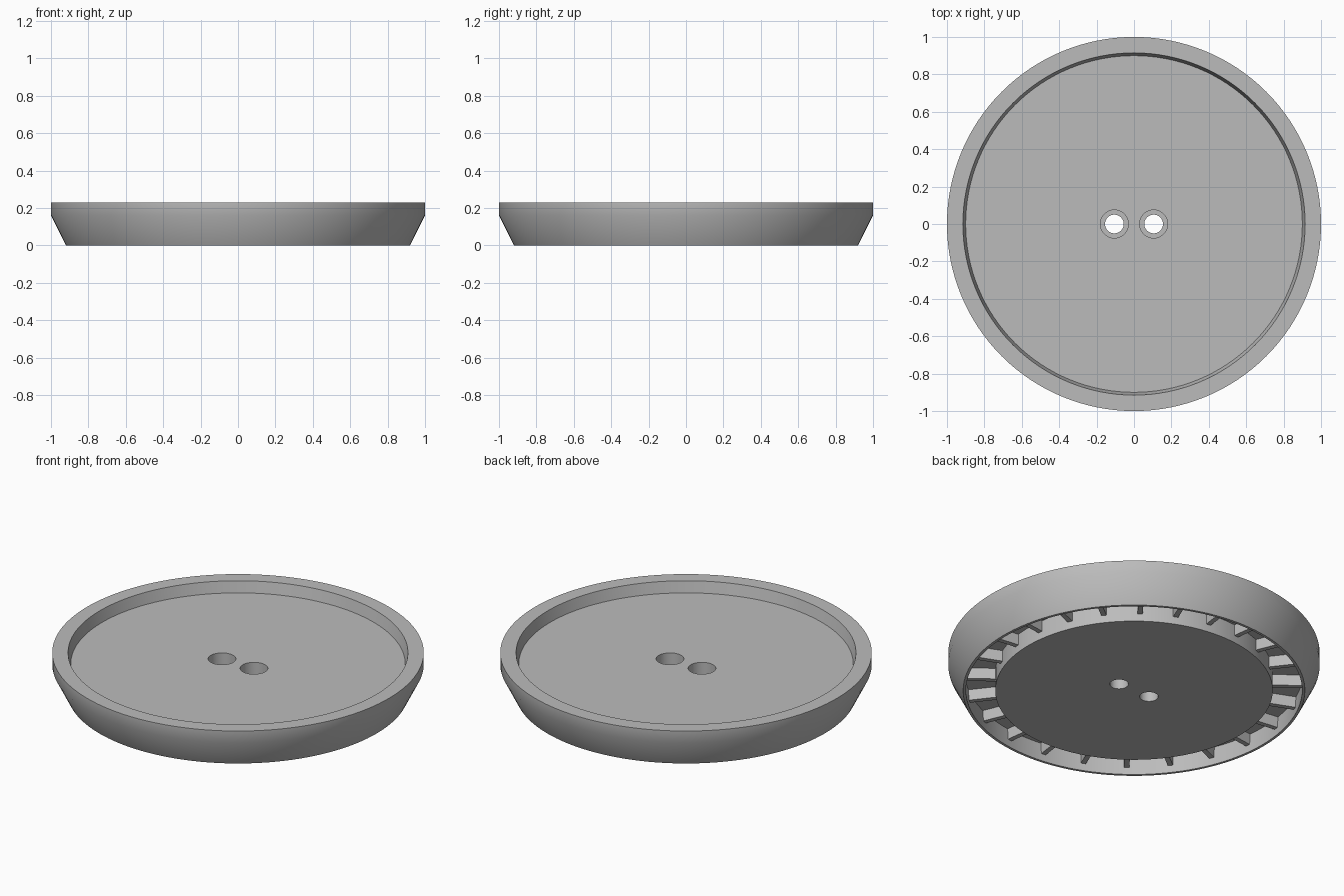
import bpy
import bmesh
import math
from mathutils import Matrix

SEGMENTS = 128
RIBS = 24

cube = bpy.data.objects.get("Cube")
if cube:
    bpy.data.objects.remove(cube, do_unlink=True)

# One grey plastic for everything
grey = bpy.data.materials.new("grey_plastic")
grey.use_nodes = True
colour = (0.5, 0.5, 0.5, 1.0)
grey.diffuse_color = colour
grey.node_tree.nodes["Principled BSDF"].inputs["Base Color"].default_value = colour


def add_object(name, bm):
    bmesh.ops.recalc_face_normals(bm, faces=bm.faces)
    mesh = bpy.data.meshes.new(name)
    bm.to_mesh(mesh)
    bm.free()
    mesh.materials.append(grey)
    obj = bpy.data.objects.new(name, mesh)
    bpy.context.collection.objects.link(obj)
    return obj


def lathe(name, profile, steps, x=0.0):
    """Turn a (radius, height) profile around a vertical axis at x."""
    bm = bmesh.new()
    verts = [bm.verts.new((r, 0, z)) for r, z in profile]
    edges = [bm.edges.new(pair) for pair in zip(verts, verts[1:])]
    bmesh.ops.spin(bm, geom=verts + edges, cent=(0, 0, 0), axis=(0, 0, 1),
                   angle=math.tau, steps=steps)
    bmesh.ops.remove_doubles(bm, verts=bm.verts, dist=1e-4)
    bmesh.ops.translate(bm, verts=bm.verts, vec=(x, 0, 0))
    return add_object(name, bm)


def make_active(obj):
    bpy.ops.object.select_all(action="DESELECT")
    obj.select_set(True)
    bpy.context.view_layer.objects.active = obj


# Dish: solid core, open groove underneath, flared wall, raised rim, sunken floor
dish = lathe("dish", [
    (0, 0), (0.747, 0), (0.747, 0.11), (0.91, 0.11), (0.905, 0),
    (0.92, 0), (1, 0.16), (1, 0.23), (0.915, 0.23), (0.9, 0.165), (0, 0.165),
], SEGMENTS)

# Two stepped screw holes
make_active(dish)
for side in (-1, 1):
    cutter = lathe("hole_cutter", [
        (0, -0.1), (0.05, -0.1), (0.05, 0.07), (0.075, 0.07), (0.075, 0.3), (0, 0.3),
    ], 48, x=side * 0.105)
    cutter.hide_render = True
    cut = dish.modifiers.new("screw_hole", "BOOLEAN")
    cut.operation = "DIFFERENCE"
    cut.solver = "EXACT"
    cut.object = cutter
    bpy.ops.object.modifier_apply(modifier=cut.name)
    bpy.data.objects.remove(cutter, do_unlink=True)
bpy.ops.object.shade_smooth_by_angle(angle=math.radians(30))

# Radial ribs bridging the groove, recessed from the underside
inner, outer, low, high = 0.74, 0.915, 0.045, 0.115
bm = bmesh.new()
for i in range(RIBS):
    place = (Matrix.Rotation(math.tau * (i + 0.5) / RIBS, 4, "Z")
             @ Matrix.Translation(((inner + outer) / 2, 0, (low + high) / 2))
             @ Matrix.Diagonal((outer - inner, 0.028, high - low, 1)))
    bmesh.ops.create_cube(bm, size=1, matrix=place)
add_object("groove_ribs", bm)
